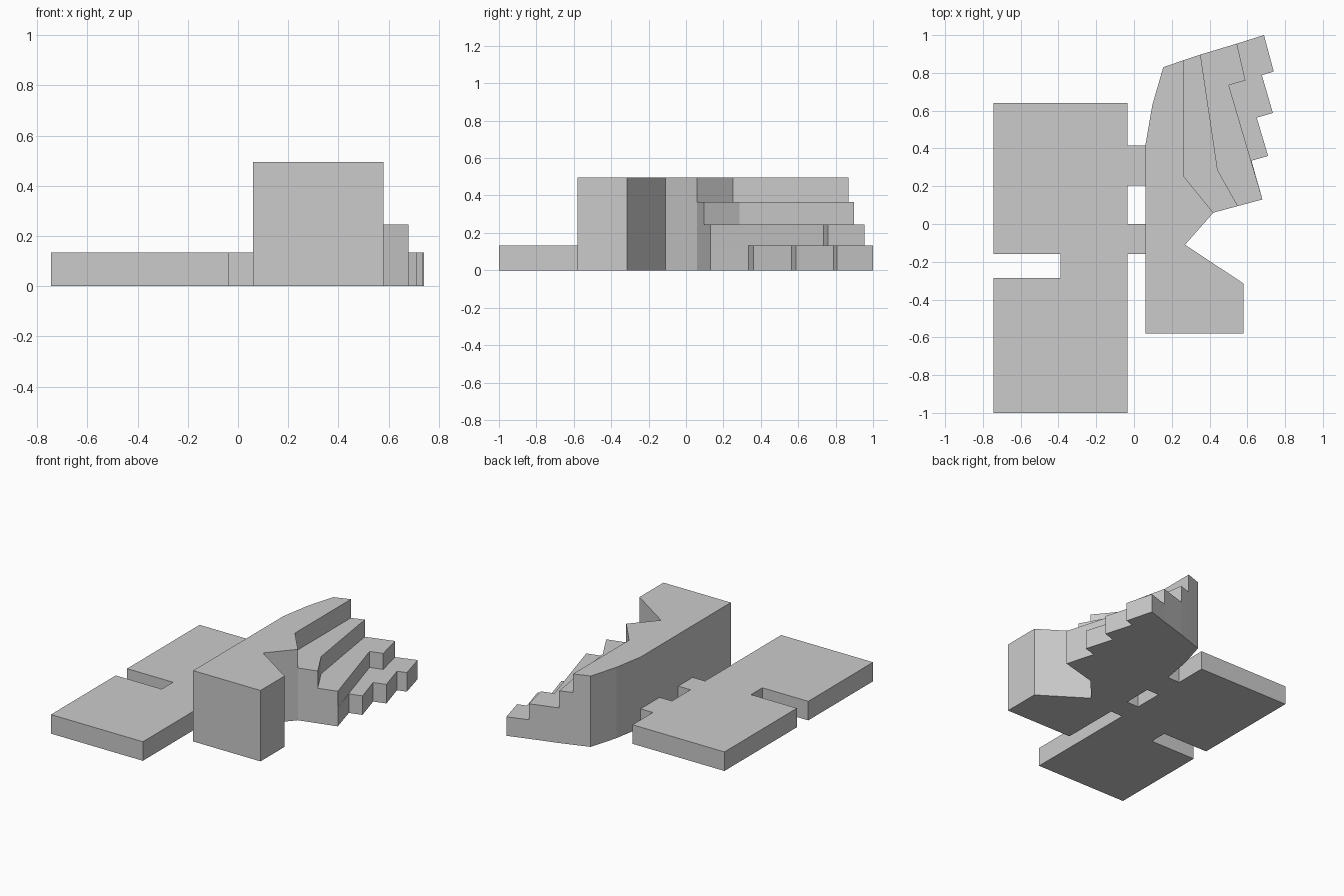
import bpy
import bmesh

if "Cube" in bpy.data.objects:
    bpy.data.objects.remove(bpy.data.objects["Cube"])

LOW, MID, HIGH, TOP = 0.133, 0.245, 0.365, 0.495


def prism(name, outline, z0, z1):
    """Extrude a counter-clockwise plan outline from z0 to z1."""
    bm = bmesh.new()
    face = bm.faces.new([bm.verts.new((x, y, z0)) for x, y in outline])
    ext = bmesh.ops.extrude_face_region(bm, geom=[face], use_keep_orig=True)
    for v in ext["geom"]:
        if isinstance(v, bmesh.types.BMVert):
            v.co.z = z1
    bmesh.ops.recalc_face_normals(bm, faces=bm.faces)
    mesh = bpy.data.meshes.new(name)
    bm.to_mesh(mesh)
    bm.free()
    obj = bpy.data.objects.new(name, mesh)
    bpy.context.collection.objects.link(obj)
    return obj


def fuse(base, part):
    """Join a touching part into the base as one solid."""
    mod = base.modifiers.new("fuse", 'BOOLEAN')
    mod.operation = 'UNION'
    mod.solver = 'EXACT'
    mod.object = part
    bpy.context.view_layer.objects.active = base
    bpy.ops.object.modifier_apply(modifier=mod.name)
    bpy.data.objects.remove(part)


# Shared plan edges of the terraced building
front = [(0.06, -0.58), (0.58, -0.58), (0.58, -0.315), (0.27, -0.11), (0.42, 0.06)]
b1, b2, b3, b4 = (0.265, 0.868), (0.352, 0.897), (0.545, 0.955), (0.688, 1.0)
back = [(0.155, 0.83), (0.097, 0.63), (0.06, 0.415)]

# Stepped right edge of each terrace
teeth = [(0.55, 0.095), (0.68, 0.13), (0.622, 0.335), (0.71, 0.36), (0.65, 0.563),
         (0.735, 0.588), (0.677, 0.788), (0.74, 0.807), b4, b3, b2, b1]
middle = [(0.55, 0.095), (0.68, 0.13), (0.502, 0.735), (0.59, 0.76), b3, b2, b1]
upper = [(0.55, 0.095), (0.443, 0.285), b2, b1]
crown = [(0.265, 0.25), b1]

# Building: stacked terraces fused into one body
building = prism("terraced_building", front + teeth + back, 0, LOW)
levels = [(middle, LOW, MID), (upper, MID, HIGH), (crown, HIGH, TOP)]
for edge, z0, z1 in levels:
    fuse(building, prism("terrace", front + edge + back, z0, z1))

# Low wing with a slot in its left side and two link passages on the right
wing = [(-0.745, -1), (-0.035, -1), (-0.035, -0.16), (0.06, -0.16), (0.06, 0.0),
        (-0.035, 0.0), (-0.035, 0.205), (0.06, 0.205), (0.06, 0.415), (-0.035, 0.415),
        (-0.035, 0.64), (-0.745, 0.64), (-0.745, -0.16), (-0.39, -0.16),
        (-0.39, -0.285), (-0.745, -0.285)]
fuse(building, prism("low_wing", wing, 0, LOW))
